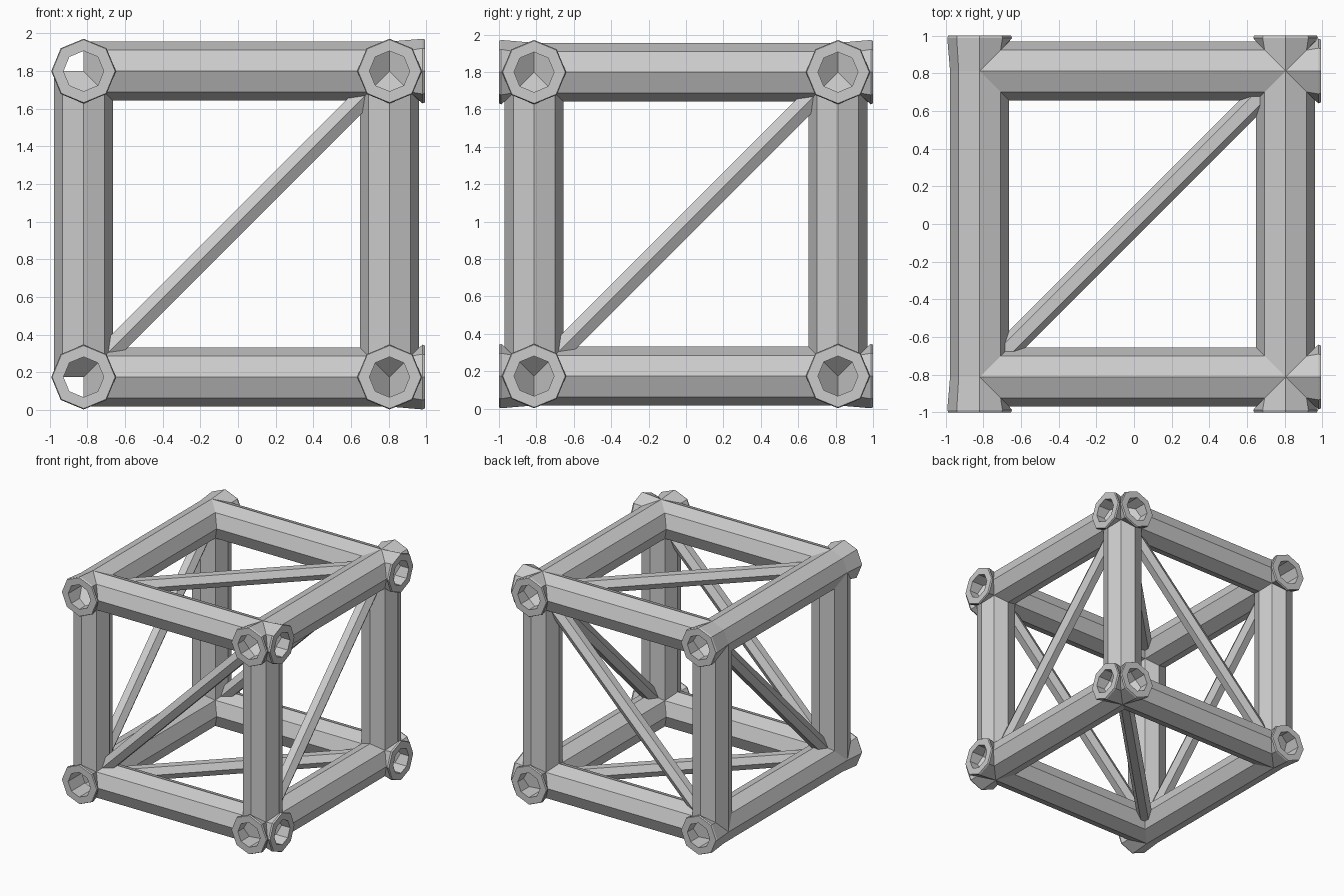
import bpy, bmesh, math
from mathutils import Vector

if "Cube" in bpy.data.objects:
    bpy.data.objects.remove(bpy.data.objects["Cube"])

grey = bpy.data.materials.new("light_grey")
grey.use_nodes = True
colour = (0.6, 0.6, 0.6, 1)
grey.diffuse_color = colour
grey.node_tree.nodes["Principled BSDF"].inputs["Base Color"].default_value = colour

X, Y, Z = Vector((1, 0, 0)), Vector((0, 1, 0)), Vector((0, 0, 1))
CENTRE = Vector((-0.0075, 0, 0.987))   # middle of the frame
H = 0.8125                             # half distance between beam axes
END = 1.0 - H                          # socket length past a corner
BEAM, COLLAR, HOLE, ROD = 0.157, 0.172, 0.107, 0.063
WORD = {("x", -1): "right", ("x", 1): "left", ("y", -1): "front",
        ("y", 1): "back", ("z", -1): "lower", ("z", 1): "upper"}


def corner(signs):
    return CENTRE + H * Vector(signs)


def ring(axis, ref, radius, sides=8, phase=0.0):
    """Offsets of a regular polygon around an axis."""
    side = axis.cross(ref)
    angles = [phase + math.tau * i / sides for i in range(sides)]
    return [radius * (ref * math.cos(a) + side * math.sin(a)) for a in angles]


def mitre(offset, axis, signs):
    """Distance from a corner at which a beam clears its neighbours."""
    sx, sy, sz = signs
    neighbours = [-X * sx, X * max(sx, 0), Y, -Y, -Z * sz]
    return max([0] + [offset.dot(n) for n in neighbours if abs(n.dot(axis)) < 0.5])


def bridge(bm, rings):
    for p, q in zip(rings, rings[1:]):
        for i in range(len(p)):
            j = (i + 1) % len(p)
            bm.faces.new((p[i], p[j], q[j], q[i]))


def finish(name, bm):
    bmesh.ops.recalc_face_normals(bm, faces=bm.faces)
    mesh = bpy.data.meshes.new(name)
    bm.to_mesh(mesh)
    bm.free()
    mesh.materials.append(grey)
    bpy.context.collection.objects.link(bpy.data.objects.new(name, mesh))


def beam(name, start, end, axis, ref):
    """Octagonal tube mitred at the corners start and end."""
    bm = bmesh.new()
    offsets = ring(axis, ref, BEAM)
    bridge(bm, [
        [bm.verts.new(corner(start) + o + axis * mitre(o, axis, start)) for o in offsets],
        [bm.verts.new(corner(end) + o - axis * mitre(o, axis, end)) for o in offsets]])
    finish(name, bm)


def socket(name, signs, axis):
    """Flared collar past a corner, its hole closing on the corner point."""
    bm = bmesh.new()
    c = corner(signs)

    def loop(radius, t=None):
        return [bm.verts.new(c + o + axis * (mitre(o, axis, signs) if t is None else t))
                for o in ring(axis, Z, radius)]

    inner = loop(HOLE)
    bridge(bm, [loop(BEAM), loop(COLLAR, END - 0.012), loop(COLLAR - 0.005, END),
                loop(HOLE, END), inner])
    # Point of the hole, left open where no beam closes it
    tip = bm.verts.new(c)
    for i, p in enumerate(inner):
        q = inner[(i + 1) % len(inner)]
        if max((v.co - c).dot(axis) for v in (p, q)) > 0.01:
            bm.faces.new((p, q, tip))
    finish(name, bm)


# Twelve beams along the cube edges
for s in (-1, 1):
    for t in (-1, 1):
        beam(f"{WORD['y', s]}_{WORD['z', t]}_beam", (-1, s, t), (1, s, t), X, Z)
        beam(f"{WORD['x', s]}_{WORD['z', t]}_beam", (s, -1, t), (s, 1, t), Y, Z)
        beam(f"{WORD['x', s]}_{WORD['y', t]}_column", (s, t, -1), (s, t, 1), Z, X)

# Sockets on the front and back of every corner, and on the left side
for sy in (-1, 1):
    for sz in (-1, 1):
        place = f"{WORD['y', sy]}_{WORD['z', sz]}"
        socket(f"{place}_side_socket", (1, sy, sz), X)
        for sx in (-1, 1):
            socket(f"{WORD['x', sx]}_{place}_socket", (sx, sy, sz), Y * sy)

# Six diagonal braces, one in each face
for label, n, u, v, phase in (("x", X, Y, Z, 0), ("y", Y, X, Z, 0),
                              ("z", Z, X, Y, math.pi / 6)):
    for s in (-1, 1):
        bm = bmesh.new()
        d = (u + v).normalized()
        middle = CENTRE + H * n * s
        reach = H * math.sqrt(2) - 0.17
        offsets = ring(d, n, ROD, 6, phase)
        ends = [[bm.verts.new(middle + d * k * reach + o) for o in offsets] for k in (-1, 1)]
        bridge(bm, ends)
        for end in ends:
            bm.faces.new(end)
        finish(f"{WORD[label, s]}_brace", bm)
